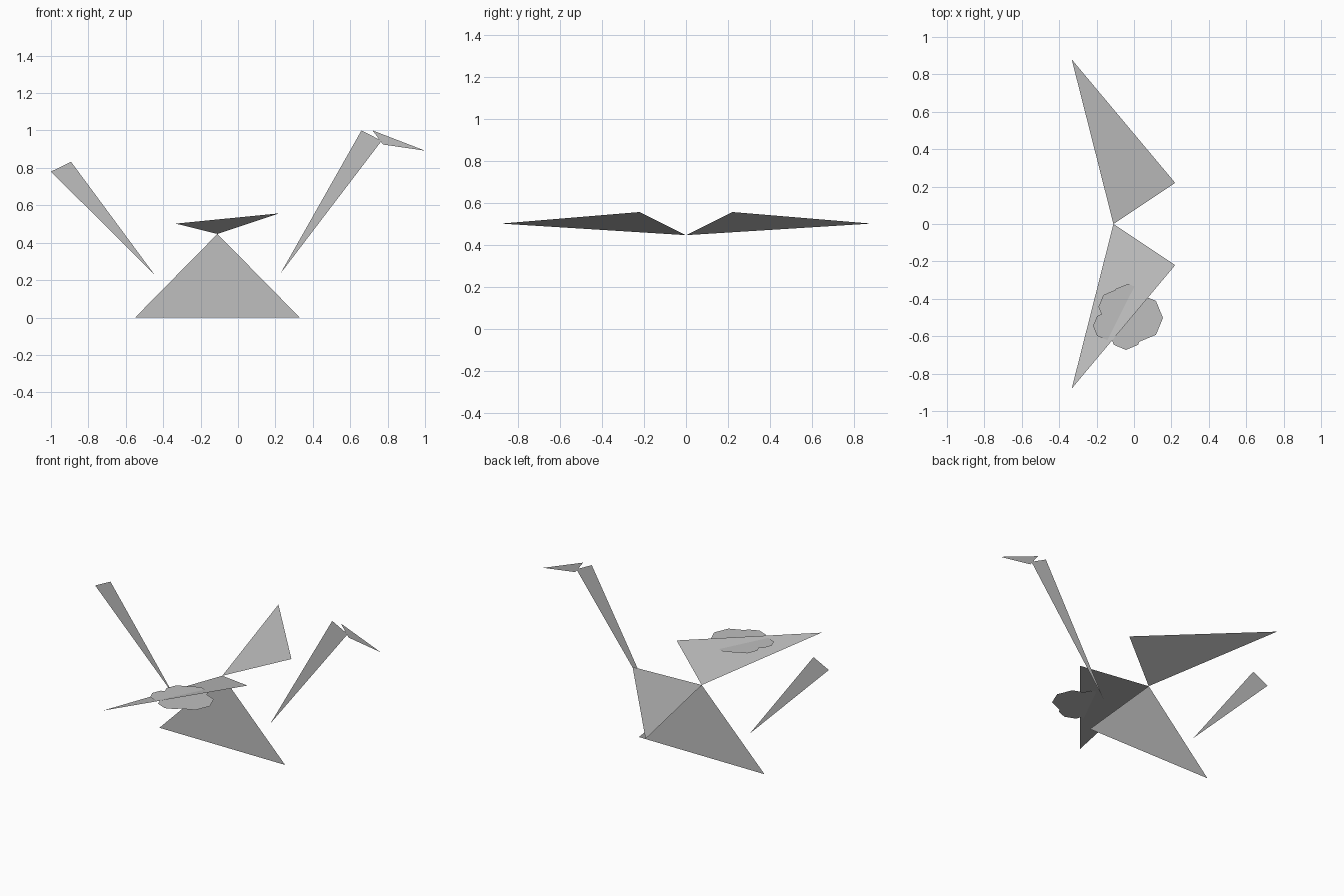
import bpy, math

if "Cube" in bpy.data.objects:
    bpy.data.objects.remove(bpy.data.objects["Cube"])

# single paper colour
paper = bpy.data.materials.new("paper_grey")
paper.diffuse_color = (0.52, 0.52, 0.52, 1)
paper.use_nodes = True
paper.node_tree.nodes["Principled BSDF"].inputs["Base Color"].default_value = paper.diffuse_color


def sheet(name, polygons):
    """Thin paper part made of flat polygons, each a list of points."""
    verts, faces = [], []
    for poly in polygons:
        faces.append(range(len(verts), len(verts) + len(poly)))
        verts += poly
    mesh = bpy.data.meshes.new(name)
    mesh.from_pydata(verts, [], [list(f) for f in faces])
    mesh.materials.append(paper)
    obj = bpy.data.objects.new(name, mesh)
    bpy.context.collection.objects.link(obj)
    return obj


def upright(name, points):
    """Flat part standing in the centre plane, facing the front."""
    return sheet(name, [[(x, 0, z) for x, z in points]])


# folded bird: body, tail, neck and head
upright("body", [(-0.55, 0), (0.33, 0), (-0.11, 0.447)])
upright("tail", [(-0.447, 0.23), (-0.893, 0.833), (-1.0, 0.78)])
upright("neck", [(0.227, 0.235), (0.768, 0.945), (0.66, 1.0)])
upright("head", [(0.775, 0.925), (1.0, 0.892), (0.72, 1.0)])

# mirrored wings, both facing up
for side, name in ((1, "back_wing"), (-1, "front_wing")):
    wing = [(-0.11, 0, 0.447), (0.22, 0.22 * side, 0.557), (-0.333, 0.88 * side, 0.502)]
    sheet(name, [wing[::side]])

# level cloud of overlapping eight-sided discs, cutting through the front wing
puffs = [(0.027, -0.502, 0.128), (-0.043, -0.582, 0.091), (-0.144, -0.545, 0.075),
         (-0.10, -0.443, 0.09), (-0.032, -0.416, 0.096)]
sheet("cloud", [[(x + r * math.cos(i * math.pi / 4), y + r * math.sin(i * math.pi / 4), 0.517)
                 for i in range(8)] for x, y, r in puffs])
